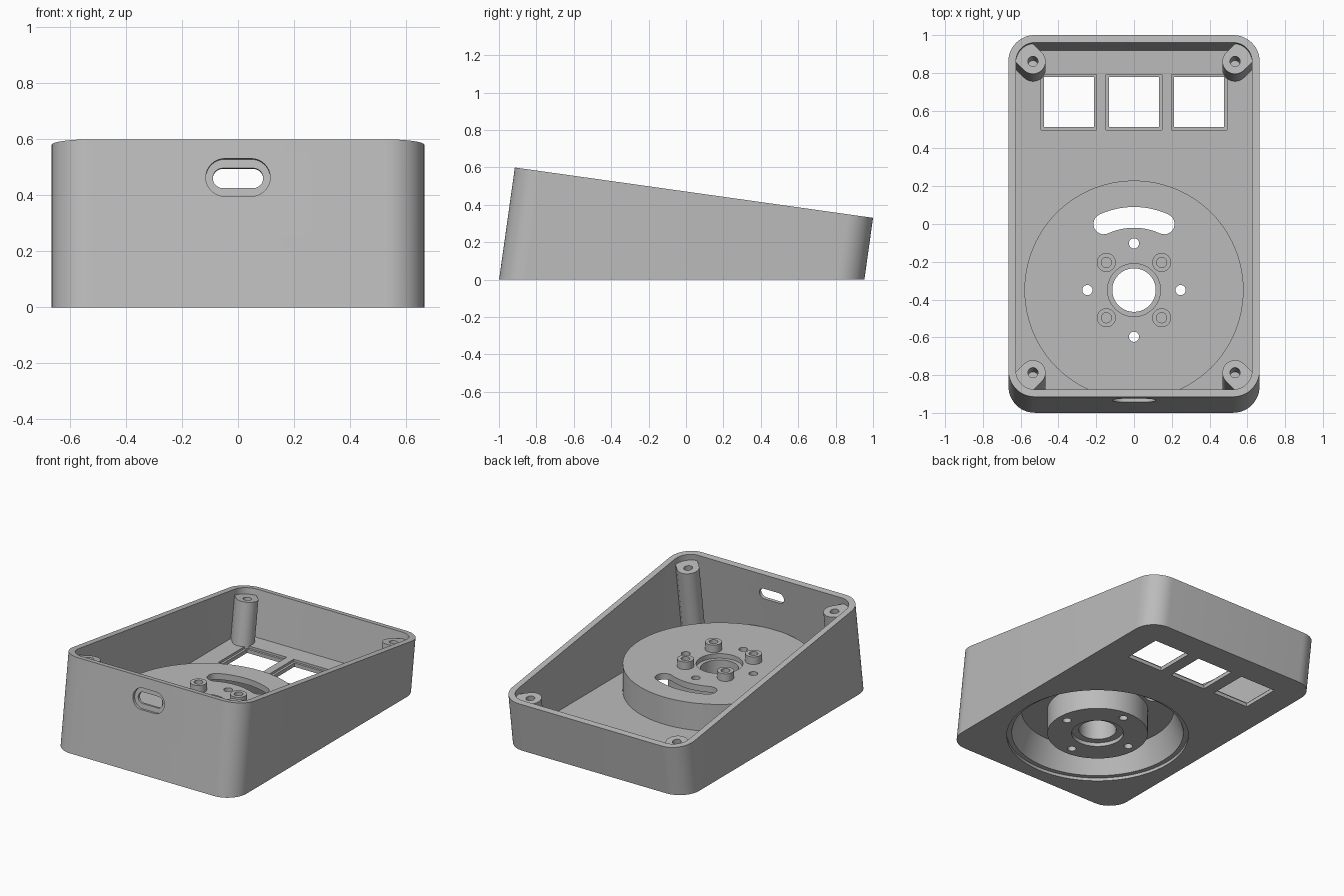
import bpy, bmesh, math
from mathutils import Matrix, Vector

old = bpy.data.objects.get("Cube")
if old:
    bpy.data.objects.remove(old, do_unlink=True)

grey = bpy.data.materials.new("warm_grey_plastic")
grey.use_nodes = True
COLOR = (0.5, 0.5, 0.5, 1)
grey.diffuse_color = COLOR
grey.node_tree.nodes["Principled BSDF"].inputs["Base Color"].default_value = COLOR

# Sloped frame: origin at the rim centre, local z square to the rim
TILT = Matrix.Translation((0, 0.0425, 0.465)) @ Matrix.Rotation(math.radians(-8), 4, 'X')
LEVEL = Matrix.Identity(4)
WALL, FLOOR = 0.04, 0.04
HUB = Vector((0, -0.35))


def prism(name, outline, z0, z1, frame=LEVEL, floor=None):
    """Extrude an outline between two heights, optionally cut level at a floor."""
    bm = bmesh.new()
    face = bm.faces.new([bm.verts.new((p[0], p[1], z0)) for p in outline])
    top = bmesh.ops.extrude_face_region(bm, geom=[face])["geom"]
    bmesh.ops.translate(bm, vec=(0, 0, z1 - z0),
                        verts=[v for v in top if isinstance(v, bmesh.types.BMVert)])
    bm.transform(frame)
    if floor is not None:
        cut = bmesh.ops.bisect_plane(bm, geom=bm.verts[:] + bm.edges[:] + bm.faces[:],
                                     plane_co=(0, 0, floor), plane_no=(0, 0, 1), clear_inner=True)
        edges = [e for e in cut["geom_cut"] if isinstance(e, bmesh.types.BMEdge)]
        bmesh.ops.contextual_create(bm, geom=edges)
    return finish_mesh(name, bm)


def lathe(name, profile, centre=HUB, steps=96):
    """Closed solid turned from (radius, height) points."""
    bm = bmesh.new()
    rings = [[bm.verts.new((*p, z)) for p in circle(centre, r, steps)] for r, z in profile]
    for a, b in zip(rings, rings[1:]):
        for i in range(steps):
            j = (i + 1) % steps
            bm.faces.new((a[i], a[j], b[j], b[i]))
    bm.faces.new(rings[0])
    bm.faces.new(rings[-1])
    return finish_mesh(name, bm)


def finish_mesh(name, bm):
    bmesh.ops.recalc_face_normals(bm, faces=bm.faces)
    mesh = bpy.data.meshes.new(name)
    bm.to_mesh(mesh)
    bm.free()
    mesh.materials.append(grey)
    obj = bpy.data.objects.new(name, mesh)
    bpy.context.collection.objects.link(obj)
    return obj


def activate(obj):
    bpy.ops.object.select_all(action='DESELECT')
    obj.select_set(True)
    bpy.context.view_layer.objects.active = obj


def combine(obj, other, operation='DIFFERENCE'):
    mod = obj.modifiers.new("combine", 'BOOLEAN')
    mod.operation, mod.object, mod.solver = operation, other, 'EXACT'
    activate(obj)
    bpy.ops.object.modifier_apply(modifier=mod.name)
    bpy.data.objects.remove(other, do_unlink=True)


def smooth(obj):
    activate(obj)
    bpy.ops.object.shade_smooth_by_angle(angle=math.radians(30))


def arc(centre, r, start, end, steps):
    angles = [math.radians(start + (end - start) * i / steps) for i in range(steps + 1)]
    return [(centre[0] + r * math.cos(a), centre[1] + r * math.sin(a)) for a in angles]


def circle(centre, r, steps=32):
    return arc(centre, r, 0, 360, steps)[:-1]


def rounded_rect(hx, hy, r, steps=12):
    points = []
    for k, (sx, sy) in enumerate([(1, 1), (-1, 1), (-1, -1), (1, -1)]):
        points += arc((sx * (hx - r), sy * (hy - r)), r, 90 * k, 90 * k + 90, steps)
    return points


def square(centre, h):
    return [(centre[0] + sx * h, centre[1] + sy * h)
            for sx, sy in [(1, 1), (-1, 1), (-1, -1), (1, -1)]]


def stadium(hx, hy):
    return arc((hx - hy, 0), hy, -90, 90, 16) + arc((hy - hx, 0), hy, 90, 270, 16)


# Wedge-shaped open case with a level floor
HX, HY, R = 0.665, 0.967, 0.14
case = prism("case", rounded_rect(HX, HY, R), -1, 0, TILT, 0)
combine(case, prism("cavity", rounded_rect(HX - WALL, HY - WALL, R - WALL), -1, 0.2, TILT, FLOOR))

# Round opening under the drum
combine(case, prism("opening", circle(HUB, 0.56, 96), -0.1, 0.1))

# Three square windows, each with a shallow pocket on the inside
for x in (-0.345, 0, 0.345):
    combine(case, prism("window", square((x, 0.645), 0.132), -0.1, 0.1))
    combine(case, prism("pocket", square((x, 0.645), 0.147), 0.025, 0.1))

# Stepped cable port through the front wall
port_frame = TILT @ Matrix.Translation((0, -HY, -0.137)) @ Matrix.Rotation(math.radians(90), 4, 'X')
combine(case, prism("port", stadium(0.09, 0.036), -0.1, 0.1, port_frame))
combine(case, prism("port_recess", stadium(0.115, 0.068), -0.02, 0.1, port_frame))
smooth(case)

# Hollow drum with a conical inside and a hub hanging down its middle
DECK = 0.22
drum = lathe("drum", [(0.58, 0.02), (0.58, DECK)])
combine(drum, lathe("drum_hollow", [(0.535, 0), (0.53, 0.02), (0.47, 0.18)]))
combine(drum, lathe("hub", [(0.31, 0.015), (0.31, 0.2)]), 'UNION')

# Stepped centre bore
combine(drum, lathe("bore", [(0.16, -0.05), (0.16, 0.04), (0.115, 0.04),
                             (0.115, DECK - 0.03), (0.14, DECK - 0.03), (0.14, 0.3)]))

# Small holes on the axes, screw standoffs on the diagonals
for k in range(4):
    turn = math.radians(90 * k)
    spot = HUB + 0.247 * Vector((math.cos(turn), math.sin(turn)))
    combine(drum, prism("hole", circle(spot, 0.027, 24), -0.1, 0.4))
    turn += math.radians(45)
    spot = HUB + 0.207 * Vector((math.cos(turn), math.sin(turn)))
    standoff = prism("standoff", circle(spot, 0.05), DECK - 0.02, DECK + 0.05)
    combine(standoff, prism("screw_hole", circle(spot, 0.027, 24), DECK, 0.4))
    smooth(standoff)

# Curved slot behind the hub
MID, HALF, SWEEP = 0.385, 0.055, 24.5
ends = [HUB + MID * Vector((math.cos(a), math.sin(a)))
        for a in (math.radians(90 - SWEEP), math.radians(90 + SWEEP))]
slot = (arc(HUB, MID + HALF, 90 - SWEEP, 90 + SWEEP, 24)
        + arc(ends[1], HALF, 90 + SWEEP, 270 + SWEEP, 12)[1:]
        + arc(HUB, MID - HALF, 90 + SWEEP, 90 - SWEEP, 24)[1:]
        + arc(ends[0], HALF, 270 - SWEEP, 450 - SWEEP, 12)[1:-1])
combine(drum, prism("slot", slot, 0.1, 0.4))
smooth(drum)

# Corner screw pillars, webbed diagonally into the corners
PR, WEB = 0.067, 0.11
for k, (sx, sy) in enumerate([(1, 1), (-1, 1), (-1, -1), (1, -1)]):
    aim = 45 + 90 * k
    spot = Vector((sx * 0.535, sy * 0.832))
    reach = WEB * Vector((math.cos(math.radians(aim)), math.sin(math.radians(aim))))
    inner = arc(spot, PR, aim + 90, aim + 270, 16)
    outline = inner + [Vector(inner[-1]) + reach, Vector(inner[0]) + reach]
    pillar = prism("screw_pillar", outline, -1, -0.04, TILT, 0.02)
    combine(pillar, prism("screw_hole", circle(spot, 0.027, 24), -0.2, 0.1, TILT))
    smooth(pillar)
